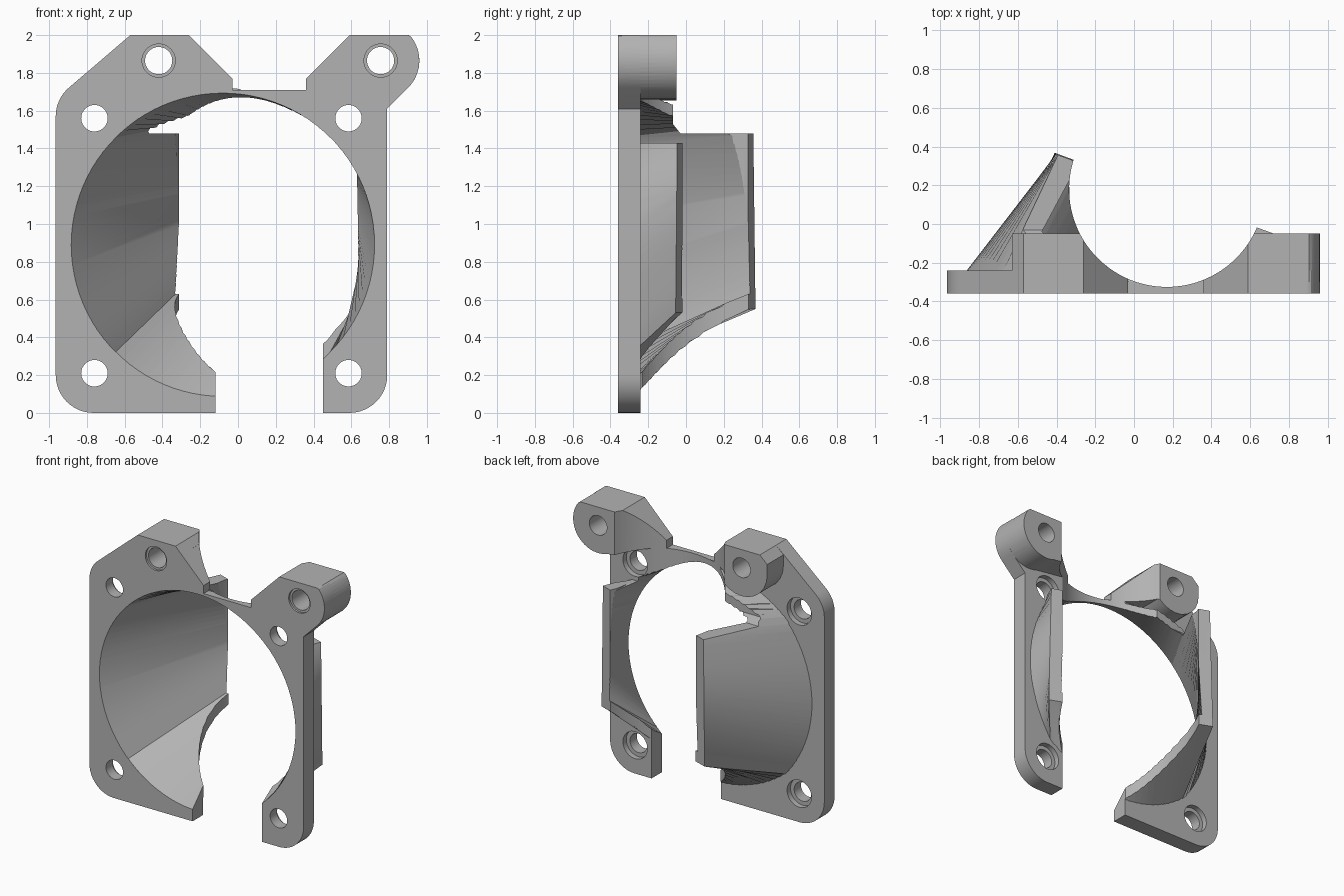
import bpy, bmesh, math
from mathutils import Vector

if "Cube" in bpy.data.objects:
    bpy.data.objects.remove(bpy.data.objects["Cube"])

FRONT, BACK = -0.36, -0.24
HUB = (-0.08, 0.89)

grey = bpy.data.materials.new("light grey plastic")
grey.use_nodes = True
grey.diffuse_color = (0.45, 0.45, 0.45, 1)
grey.node_tree.nodes["Principled BSDF"].inputs["Base Color"].default_value = grey.diffuse_color


def finish(name, bm):
    bmesh.ops.recalc_face_normals(bm, faces=bm.faces)
    mesh = bpy.data.meshes.new(name)
    bm.to_mesh(mesh)
    bm.free()
    mesh.materials.append(grey)
    ob = bpy.data.objects.new(name, mesh)
    bpy.context.collection.objects.link(ob)
    return ob


def prism(name, profile, start, depth):
    """Extrude a closed loop of points along a vector."""
    bm = bmesh.new()
    face = bm.faces.new([bm.verts.new(Vector(p) + Vector(start)) for p in profile])
    top = bmesh.ops.extrude_face_region(bm, geom=[face])["geom"]
    bmesh.ops.translate(bm, vec=depth, verts=[v for v in top if isinstance(v, bmesh.types.BMVert)])
    return finish(name, bm)


def slab(name, outline, y0, y1):
    """Extrude an x, z outline from y0 back to y1."""
    return prism(name, [(x, 0, z) for x, z in outline], (0, y0, 0), (0, y1 - y0, 0))


def box(name, x0, x1, y0, y1, z0, z1):
    return slab(name, [(x0, z0), (x1, z0), (x1, z1), (x0, z1)], y0, y1)


def arc(cx, cz, r, a0, a1, n=12):
    angles = [math.radians(a0 + (a1 - a0) * i / n) for i in range(n + 1)]
    return [(cx + r * math.cos(a), cz + r * math.sin(a)) for a in angles]


def disc(name, centre, r, y0, y1):
    return slab(name, arc(*centre, r, 0, 351, 39), y0, y1)


def loft(name, y, r, corners, t0=0.0, t1=1.0, n=24):
    """Rule straight lines from a circle to a four-cornered outlet."""
    near, far = [], []
    for side in range(4):
        a, b = Vector(corners[side]), Vector(corners[(side + 1) % 4])
        for i in range(n):
            ang = math.radians(45 + 90 * (side + i / n))
            c = Vector((HUB[0] + r * math.cos(ang), y, HUB[1] + r * math.sin(ang)))
            f = 0.5 + 0.5 * math.tan(math.radians(90 * i / n - 45))
            e = a.lerp(b, f)
            near.append(c + (e - c) * t0)
            far.append(c + (e - c) * t1)
    bm = bmesh.new()
    lo, hi = [bm.verts.new(p) for p in near], [bm.verts.new(p) for p in far]
    for i in range(len(lo)):
        j = (i + 1) % len(lo)
        bm.faces.new((lo[i], lo[j], hi[j], hi[i]))
    caps = [bm.faces.new(lo), bm.faces.new(hi)]
    bmesh.ops.triangulate(bm, faces=caps)
    return finish(name, bm)


def combine(target, op, *tools):
    """Apply booleans and discard the helpers."""
    for tool in tools:
        tool.hide_render = True
        mod = target.modifiers.new("bool", "BOOLEAN")
        mod.operation, mod.solver, mod.object = op, "EXACT", tool
        bpy.ops.object.select_all(action="DESELECT")
        bpy.context.view_layer.objects.active = target
        target.select_set(True)
        bpy.ops.object.modifier_apply(modifier=mod.name)
        bpy.data.objects.remove(tool)


# Mounting plate with rounded corners and a notch in the top edge
right_lobe = [(x, min(z, 2.0)) for x, z in arc(0.755, 1.865, 0.205, 90, -45, 24)]
outline = (arc(-0.765, 0.2, 0.2, 270, 180) + arc(-0.765, 1.57, 0.2, 180, 130)
           + [(-0.57, 2), (-0.26, 2), (-0.03, 1.77), (-0.03, 1.71),
              (0.36, 1.71), (0.36, 1.77), (0.59, 2)]
           + right_lobe + [(0.79, 1.61)] + arc(0.59, 0.2, 0.2, 0, -90))
bracket = slab("fan_duct_bracket", outline, FRONT, BACK)

# Screw bosses, rounded underneath, with sloping webs toward the notch
left_boss = slab("left_boss", arc(-0.42, 1.865, 0.21, 180, 360)
                 + [(-0.21, 1.95), (-0.26, 2), (-0.57, 2), (-0.63, 1.945)], -0.3, -0.05)
left_web = slab("left_web", [(-0.4, 1.72), (-0.03, 1.715), (-0.03, 1.77), (-0.26, 1.999), (-0.4, 1.999)], -0.3, -0.07)
right_boss = slab("right_boss", [(0.36, 1.715), (0.36, 1.77), (0.59, 2)]
                  + [(x, min(z, 2.0)) for x, z in arc(0.755, 1.865, 0.205, 90, -110, 30)], -0.3, -0.05)

# Duct shell, round at the plate and four-sided at its slanted outlet
duct = loft("duct", -0.30, 0.83, [(0.71, -0.045, 1.6), (-0.39, 0.355, 1.6),
                                  (-0.41, 0.368, 0.55), (0.73, -0.055, 0.53)])
left_trim = prism("left_trim", [(0, -0.07, 2.2), (0, -0.07, 1.53), (0, -0.03, 1.48),
                                (0, 0.6, 1.48), (0, 0.6, 2.2)], (-1.2, 0, 0), (1.5, 0, 0))
right_trim = box("right_trim", 0.2, 1.2, -0.245, 0.5, 1.43, 2.2)
combine(duct, "DIFFERENCE", left_trim, right_trim)
combine(bracket, "UNION", duct, left_boss, left_web, right_boss)

# Air passage, upright round clearance and bottom gap
passage = loft("passage", FRONT, 0.803, [(0.62, -0.01, 1.53), (-0.28, 0.325, 1.53),
                                         (-0.33, 0.34, 0.63), (0.645, -0.02, 0.61)], -0.03, 1.08)
clearance = prism("clearance", [(x, y, 0) for x, y in arc(0.17, 0.18, 0.505, 0, 357, 119)],
                  (0, 0, -0.1), (0, 0, 2.3))
gap = box("gap", -0.12, 0.45, -0.5, -0.2, -0.1, 0.6)
combine(bracket, "DIFFERENCE", passage, clearance, gap)

# Plate holes with counterbores at the back
for x in (-0.76, 0.585):
    for z in (0.21, 1.56):
        combine(bracket, "DIFFERENCE", disc("hole", (x, z), 0.07, -0.5, 0),
                disc("counterbore", (x, z), 0.1, -0.28, -0.08))

# Boss holes with shallow front recesses
for x in (-0.42, 0.755):
    combine(bracket, "DIFFERENCE", disc("hole", (x, 1.865), 0.072, -0.5, 0.1),
            disc("recess", (x, 1.865), 0.088, -0.5, -0.345))

bpy.ops.object.select_all(action="DESELECT")
bracket.select_set(True)
bpy.context.view_layer.objects.active = bracket
bpy.ops.object.shade_smooth_by_angle(angle=math.radians(25))
